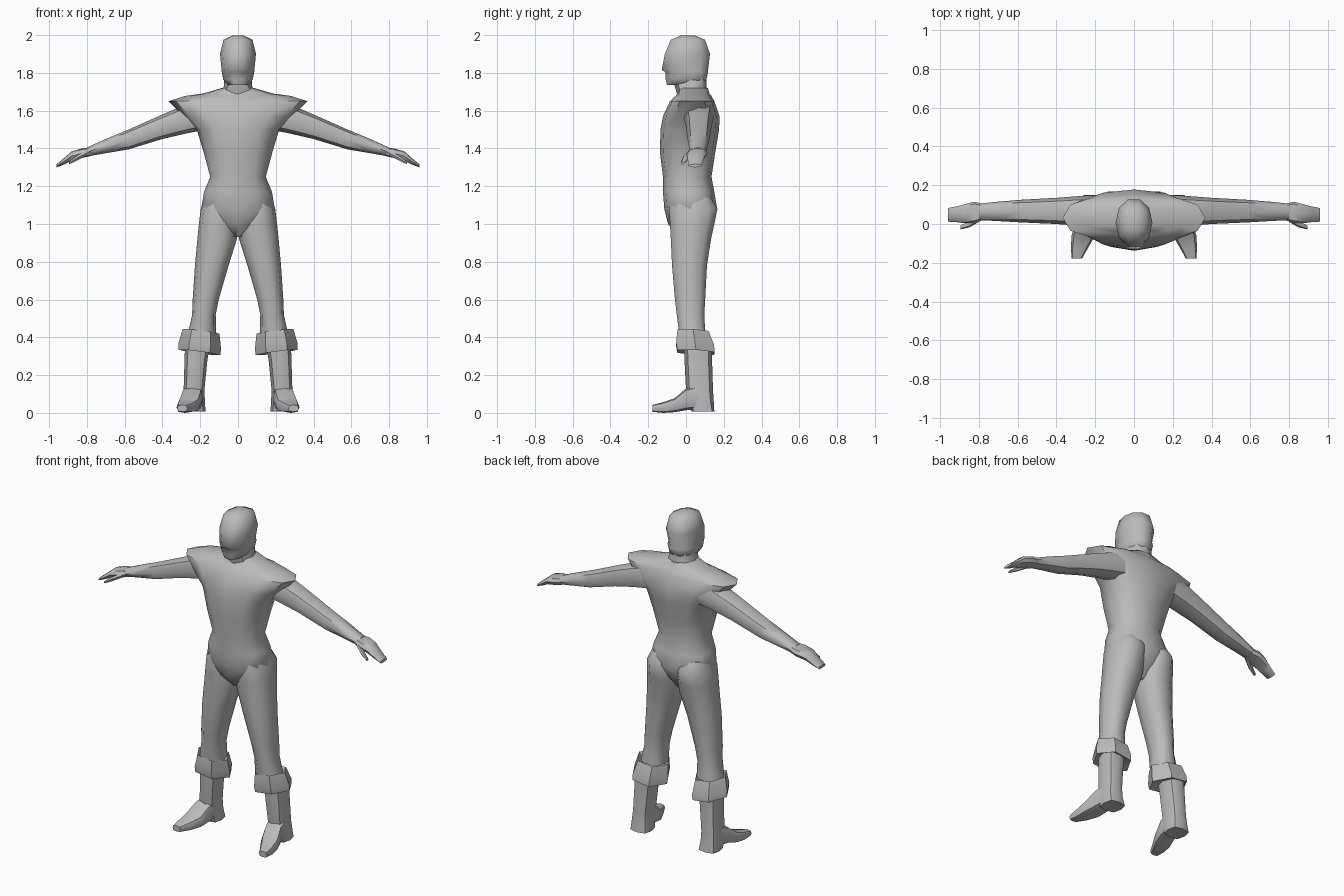
import bpy, bmesh, math

grey = bpy.data.materials.new("plain grey")
grey.diffuse_color = (0.5, 0.5, 0.5, 1)


def loft(name, axis, rows, n=8, p=0.85, half=False, tilt=(0, 0), mirror=True, angle=50):
    """Skin rings along an axis. Row: position, a0, a1, b0, b1[, roundness]."""
    bm = bmesh.new()
    rings = []
    for row in rows:
        t, a0, a1, b0, b1 = row[:5]
        q = row[5] if len(row) > 5 else p
        ring = []
        for i in range(n):
            w = 2 * math.pi * (i + (0.5 if half else 0)) / n
            s = 1 / math.cos(math.pi / n) if half else 1
            c, d = [math.copysign(min(1, abs(k) * s) ** q, k) if abs(k) > 1e-6 else 0
                    for k in (math.cos(w), math.sin(w))]
            da, db = c * (a1 - a0) / 2, d * (b1 - b0) / 2
            a, b = (a0 + a1) / 2 + da, (b0 + b1) / 2 + db
            h = t + da * tilt[0] + db * tilt[1]
            ring.append(bm.verts.new({'x': (h, a, b), 'y': (a, h, b), 'z': (a, b, h)}[axis]))
        rings.append(ring)
    for r0, r1 in zip(rings, rings[1:]):
        for i in range(n):
            j = (i + 1) % n
            bm.faces.new((r0[i], r0[j], r1[j], r1[i]))
    bm.faces.new(rings[0])
    bm.faces.new(rings[-1])
    bmesh.ops.recalc_face_normals(bm, faces=bm.faces)
    me = bpy.data.meshes.new(name)
    bm.to_mesh(me)
    bm.free()
    me.materials.append(grey)
    ob = bpy.data.objects.new(name, me)
    bpy.context.collection.objects.link(ob)
    bpy.ops.object.select_all(action='DESELECT')
    ob.select_set(True)
    bpy.context.view_layer.objects.active = ob
    bpy.ops.object.shade_smooth_by_angle(angle=math.radians(angle))
    if mirror:
        ob.modifiers.new("mirror", 'MIRROR').use_mirror_merge = False
    return ob


# Torso with flared shoulder yoke
loft("torso", 'z', [
    (0.93, -0.02, 0.02, -0.04, 0.07),
    (1.00, -0.12, 0.12, -0.095, 0.125),
    (1.08, -0.195, 0.195, -0.115, 0.165),
    (1.17, -0.18, 0.18, -0.122, 0.15),
    (1.25, -0.147, 0.147, -0.122, 0.135),
    (1.38, -0.182, 0.182, -0.138, 0.155),
    (1.50, -0.218, 0.218, -0.135, 0.175),
    (1.57, -0.29, 0.29, -0.122, 0.178),
    (1.65, -0.368, 0.368, -0.085, 0.15, 0.8),
    (1.678, -0.28, 0.28, -0.055, 0.135),
    (1.69, -0.19, 0.19, -0.045, 0.125),
    (1.72, -0.085, 0.085, -0.04, 0.115),
], n=12, mirror=False)

# Neck and faceted head
loft("neck", 'z', [(1.68, -0.10, 0.10, -0.045, 0.12), (1.73, -0.074, 0.074, -0.06, 0.108),
                   (1.80, -0.074, 0.074, -0.07, 0.11)], mirror=False)
loft("head", 'z', [
    (1.735, -0.055, 0.055, -0.105, 0.08),
    (1.765, -0.078, 0.078, -0.112, 0.113),
    (1.805, -0.086, 0.086, -0.115, 0.122),
    (1.815, -0.087, 0.087, -0.135, 0.123, 1.0),
    (1.90, -0.095, 0.095, -0.118, 0.133, 0.95),
    (1.975, -0.077, 0.077, -0.085, 0.105),
    (1.998, -0.03, 0.03, -0.03, 0.05),
], n=10, mirror=False, angle=60)

# Arm and hand
loft("arm", 'x', [
    (0.17, -0.01, 0.15, 1.50, 1.655),
    (0.27, -0.01, 0.145, 1.48, 1.635),
    (0.40, 0.0, 0.135, 1.45, 1.58),
    (0.58, 0.008, 0.125, 1.395, 1.50),
    (0.70, 0.015, 0.115, 1.375, 1.45),
    (0.80, 0.02, 0.105, 1.357, 1.405),
])
loft("hand", 'x', [
    (0.78, 0.02, 0.105, 1.36, 1.405),
    (0.825, 0.005, 0.115, 1.35, 1.40),
    (0.88, 0.005, 0.10, 1.335, 1.385),
    (0.92, 0.01, 0.09, 1.315, 1.35),
    (0.96, 0.012, 0.082, 1.30, 1.317),
], p=0.7)
loft("thumb", 'x', [
    (0.80, 0.01, 0.05, 1.36, 1.39),
    (0.85, -0.018, 0.015, 1.335, 1.365),
    (0.895, -0.028, -0.008, 1.315, 1.33),
], n=6)

# Trouser leg
loft("leg", 'z', [
    (1.14, 0.015, 0.175, -0.08, 0.135),
    (1.08, 0.004, 0.197, -0.095, 0.172),
    (1.00, 0.002, 0.207, -0.09, 0.155),
    (0.92, 0.006, 0.215, -0.085, 0.137),
    (0.78, 0.05, 0.228, -0.078, 0.115),
    (0.60, 0.102, 0.24, -0.062, 0.105),
    (0.52, 0.118, 0.243, -0.052, 0.10),
    (0.42, 0.115, 0.265, -0.04, 0.105),
], n=10)

# Turned-down boot cuff, tilted outward
loft("boot_cuff", 'z', [
    (0.40, 0.125, 0.265, -0.03, 0.11),
    (0.432, 0.098, 0.293, -0.058, 0.132),
    (0.355, 0.09, 0.315, -0.068, 0.165),
    (0.320, 0.093, 0.315, -0.06, 0.165),
    (0.335, 0.16, 0.285, -0.01, 0.13),
], n=6, p=1.0, tilt=(0.13, -0.05), angle=35)

# Boot shaft, heel and foot
loft("boot_shaft", 'z', [
    (0.38, 0.145, 0.28, -0.012, 0.135),
    (0.28, 0.162, 0.283, -0.008, 0.138),
    (0.12, 0.178, 0.288, 0.0, 0.143),
    (0.06, 0.175, 0.295, 0.01, 0.147),
    (0.008, 0.172, 0.293, 0.03, 0.15, 0.6),
])
loft("boot_foot", 'y', [
    (0.07, 0.185, 0.29, 0.02, 0.15),
    (0.0, 0.185, 0.303, 0.014, 0.13),
    (-0.06, 0.20, 0.322, 0.004, 0.078),
    (-0.12, 0.235, 0.325, 0.0, 0.057),
    (-0.178, 0.268, 0.322, 0.006, 0.042),
], p=0.65)
